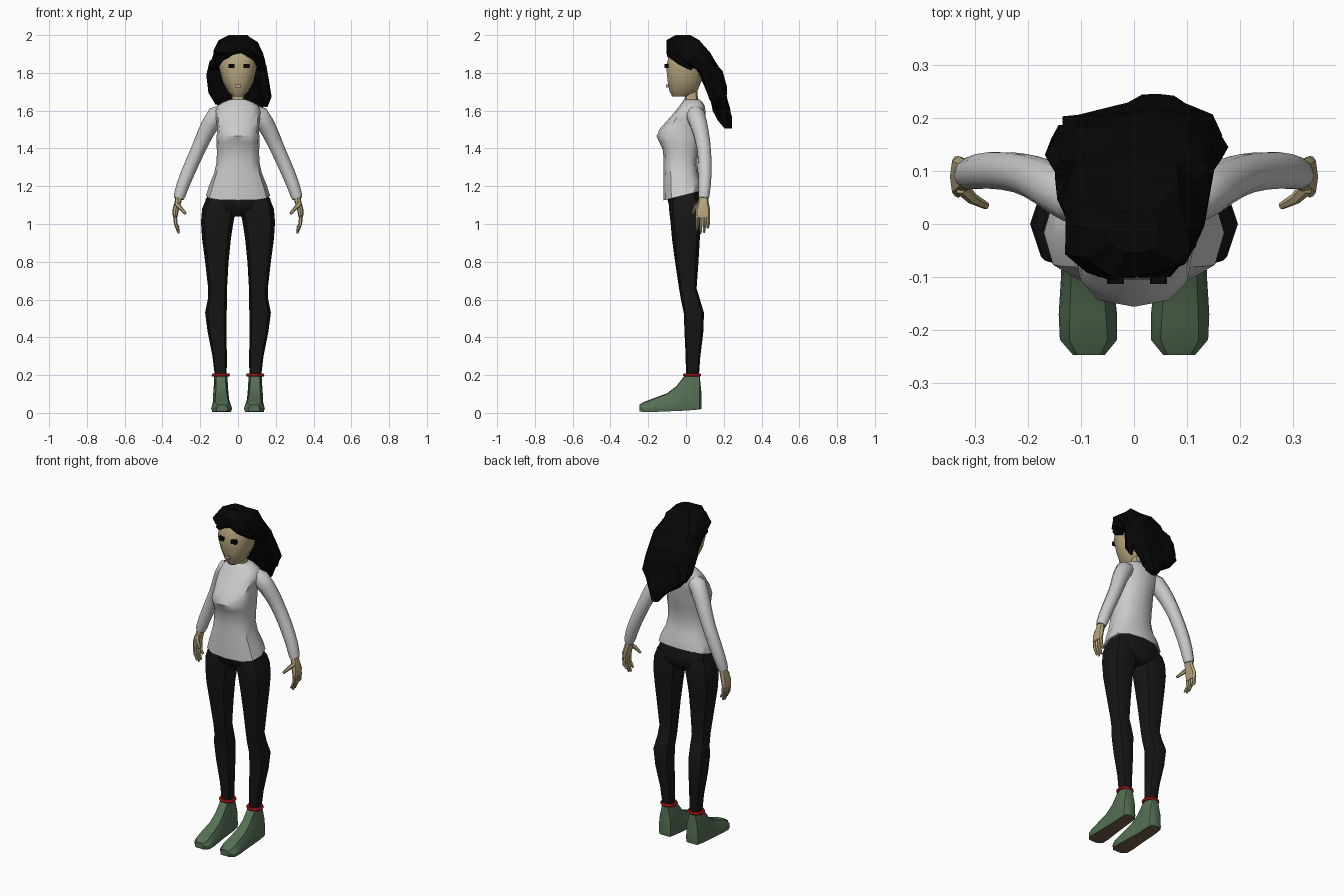
import bpy, bmesh, math, random
from mathutils import Vector

random.seed(4)


def material(name, rgb):
    m = bpy.data.materials.new(name)
    m.diffuse_color = (*rgb, 1)
    return m


SKIN = material("skin", (0.47, 0.38, 0.21))
BLACK = material("black_cloth", (0.008, 0.008, 0.008))
HAIR = material("black_hair", (0.002, 0.002, 0.002))
GREEN = material("green_canvas", (0.09, 0.16, 0.09))
SOLE = material("brown_sole", (0.16, 0.10, 0.06))
RED = material("red_band", (0.5, 0.01, 0.01))
PINK = material("lip", (0.6, 0.32, 0.3))


def power(v, p):
    return math.copysign(abs(v) ** p, v)


def ring(z, hw, yf, yb, n=12, p=0.8, cx=0, tilt=0):
    """Rounded horizontal cross-section between front yf and back yb."""
    pts = []
    for i in range(n):
        a = math.tau * i / n
        y = (yf + yb) / 2 + (yb - yf) / 2 * power(math.sin(a), p)
        pts.append(Vector((cx + hw * power(math.cos(a), p), y, z + tilt * y)))
    return pts


def loft(name, rings, mat=None, smooth=True, mirror=False):
    bm = bmesh.new()
    vs = [[bm.verts.new(p) for p in r] for r in rings]
    n = len(rings[0])
    for a, b in zip(vs, vs[1:]):
        for i in range(n):
            j = (i + 1) % n
            bm.faces.new((a[i], a[j], b[j], b[i]))
    bm.faces.new(vs[0])
    bm.faces.new(vs[-1])
    bmesh.ops.recalc_face_normals(bm, faces=bm.faces)
    me = bpy.data.meshes.new(name)
    bm.to_mesh(me)
    bm.free()
    ob = bpy.data.objects.new(name, me)
    bpy.context.collection.objects.link(ob)
    if mat:
        me.materials.append(mat)
    if mirror:
        ob.modifiers.new("mirror", "MIRROR").use_mirror_merge = False
    if smooth:
        bpy.ops.object.select_all(action="DESELECT")
        ob.select_set(True)
        bpy.context.view_layer.objects.active = ob
        bpy.ops.object.shade_smooth_by_angle(angle=math.radians(40))
    return ob


def tube(name, path, mat=None, n=8, smooth=True, mirror=True):
    """Tapered limb along points (x, y, z, radius)."""
    pts = [Vector(p[:3]) for p in path]
    rings = []
    for i, c in enumerate(pts):
        t = (pts[min(i + 1, len(pts) - 1)] - pts[max(i - 1, 0)]).normalized()
        u = Vector((0, 1, 0)).cross(t).normalized()
        v = t.cross(u)
        rings.append([c + path[i][3] * (u * math.cos(math.tau * k / n) + v * math.sin(math.tau * k / n))
                      for k in range(n)])
    return loft(name, rings, mat, smooth, mirror)


# Sweater body: z, half width, front, back
torso = [(1.155, .170, -.118, .085), (1.21, .152, -.120, .080), (1.27, .126, -.118, .065),
         (1.33, .113, -.118, .060), (1.39, .112, -.122, .068), (1.43, .114, -.140, .078),
         (1.465, .113, -.156, .088), (1.505, .110, -.138, .095), (1.55, .115, -.098, .102),
         (1.595, .122, -.058, .104), (1.628, .108, -.032, .098), (1.648, .075, -.018, .085),
         (1.66, .042, -.008, .072)]
loft("sweater_body", [ring(*s, p=.75, tilt=.25 if i == 0 else .2 if i == 1 else 0)
                      for i, s in enumerate(torso)])

# Sleeves
tube("sleeves", [(.075, .045, 1.595, .040), (.115, .052, 1.575, .050), (.145, .066, 1.53, .047),
                 (.172, .080, 1.48, .043), (.195, .090, 1.43, .040), (.215, .096, 1.385, .038),
                 (.240, .100, 1.33, .037), (.266, .101, 1.27, .036), (.290, .099, 1.21, .034),
                 (.308, .095, 1.155, .031), (.314, .093, 1.135, .027)], n=10)

# Hands
palm = [(1.155, .018, .070, .115, .311), (1.115, .018, .062, .120, .318),
        (1.075, .017, .050, .128, .330), (1.035, .012, .050, .128, .333)]
loft("palms", [ring(z, w, f, b, n=8, cx=c) for z, w, f, b, c in palm], SKIN, mirror=True)
for i, tip in enumerate((.965, .95, .955, .98)):
    y = .061 + .019 * i
    tube("fingers_%d" % (i + 1), [(.333, y, 1.045, .0105), (.330, y, 1.00, .0095),
                                  (.313, y - .003, tip, .006)], SKIN, n=6)
tube("thumbs", [(.324, .068, 1.105, .014), (.305, .048, 1.085, .011), (.278, .034, 1.055, .007)], SKIN, n=6)

# Trousers: hips, then legs
hips = [(1.18, .145, -.100, .078), (1.13, .172, -.098, .088), (1.08, .165, -.086, .090), (1.04, .08, -.05, .06)]
loft("trouser_hips", [ring(*s, tilt=.2 if i == 0 else 0) for i, s in enumerate(hips)], BLACK)
legs = [(1.13, .070, -.085, .075, .100), (1.08, .090, -.090, .085, .100), (1.01, .086, -.082, .082, .110),
        (.92, .076, -.074, .073, .114), (.80, .062, -.058, .066, .112), (.66, .050, -.037, .056, .108),
        (.60, .051, -.027, .074, .109), (.53, .057, -.012, .095, .117), (.43, .050, -.008, .092, .111),
        (.30, .038, -.002, .076, .097), (.19, .031, .000, .068, .091)]
loft("trouser_legs", [ring(z, w, f, b, n=8, cx=c) for z, w, f, b, c in legs], BLACK, mirror=True)

# Ankle bands
bpy.ops.mesh.primitive_torus_add(major_segments=12, minor_segments=6, major_radius=.040, minor_radius=.009)
band = bpy.context.object
band.name = "ankle_bands"
for v in band.data.vertices:
    v.co += Vector((.091, .032, .2))
band.data.materials.append(RED)
band.modifiers.new("mirror", "MIRROR").use_mirror_merge = False

# Shoes: sections along y (y, half width, bottom, top, top half width)
shoe = [(.082, .026, .022, .10, .018), (.072, .040, .018, .20, .018), (.035, .043, .015, .205, .034),
        (-.002, .044, .012, .20, .024), (-.05, .046, .010, .138, .026), (-.10, .049, .008, .100, .030),
        (-.17, .055, .005, .074, .034), (-.218, .054, .004, .056, .036), (-.247, .030, .008, .040, .022)]
rings = []
for y, w, lo, hi, tw in shoe:
    cx = .091 - .006 * max(0, -y) / .25
    half = [(w * .9, lo), (w, lo + .02), (w * .9, lo + (hi - lo) * .55), (tw, hi)]
    outline = half + [(0, hi + .004)] + [(-x, z) for x, z in half[::-1]]
    rings.append([Vector((cx + x, y, z)) for x, z in outline])
shoes = loft("shoes", rings, GREEN, mirror=True)
shoes.data.materials.append(SOLE)
for f in shoes.data.polygons:
    if f.normal.z < -.8:
        f.material_index = 1

# Head and neck
head = [(1.675, .028, -.074, .020), (1.70, .054, -.090, .062), (1.755, .082, -.101, .085),
        (1.83, .100, -.109, .092), (1.90, .096, -.094, .09), (1.955, .06, -.055, .06)]
loft("head", [ring(*s, n=10, p=.85) for s in head], SKIN)
loft("neck", [ring(1.63, .040, -.010, .072, n=8), ring(1.675, .034, -.006, .062, n=8),
              ring(1.73, .036, -.01, .062, n=8)], SKIN)

# Eyes and mouth
for name, pos, size, mat in (("left_eye", (.046, -.103, 1.837), (.032, .02, .022), HAIR),
                             ("right_eye", (-.035, -.103, 1.837), (.032, .02, .022), HAIR),
                             ("mouth", (0, -.098, 1.73), (.030, .014, .016), PINK)):
    bpy.ops.mesh.primitive_cube_add(size=1, location=pos)
    o = bpy.context.object
    o.name = name
    o.scale = size
    o.data.materials.append(mat)

# Hair mass sweeping back: z, half width, front, back, centre x
mass = [(2.0, .048, -.055, .025, .0), (1.965, .105, -.095, .080, .0), (1.912, .130, -.106, .130, .0),
        (1.865, .140, -.045, .158, .005), (1.81, .152, .055, .185, -.005), (1.74, .150, .092, .208, .0),
        (1.67, .152, .125, .218, .008), (1.61, .105, .145, .232, .015), (1.555, .052, .165, .243, .035),
        (1.505, .020, .205, .245, .045)]
rings = [ring(z, w, f, b, n=14, p=.75, cx=c) for z, w, f, b, c in mass]
for r in rings[1:-1]:
    for p in r:
        p += Vector([random.uniform(-.011, .011) for _ in range(3)])
loft("hair", rings, HAIR, smooth=False)

# Loose side locks and fringe
locks = {"left_lock": [(.125, .10, 1.84, .025), (.135, .13, 1.74, .032), (.15, .145, 1.67, .028), (.148, .155, 1.62, .008)],
         "right_lock": [(-.125, .10, 1.86, .025), (-.138, .13, 1.79, .030), (-.125, .16, 1.70, .032), (-.11, .17, 1.635, .010)],
         "left_fringe": [(.01, -.088, 1.925, .016), (.055, -.083, 1.905, .022), (.10, -.03, 1.865, .022), (.108, .03, 1.82, .008)],
         "right_fringe": [(.0, -.088, 1.925, .016), (-.055, -.083, 1.90, .022), (-.10, -.03, 1.865, .022), (-.108, .03, 1.83, .008)]}
for name, path in locks.items():
    tube(name, path, HAIR, n=6, smooth=False, mirror=False)
